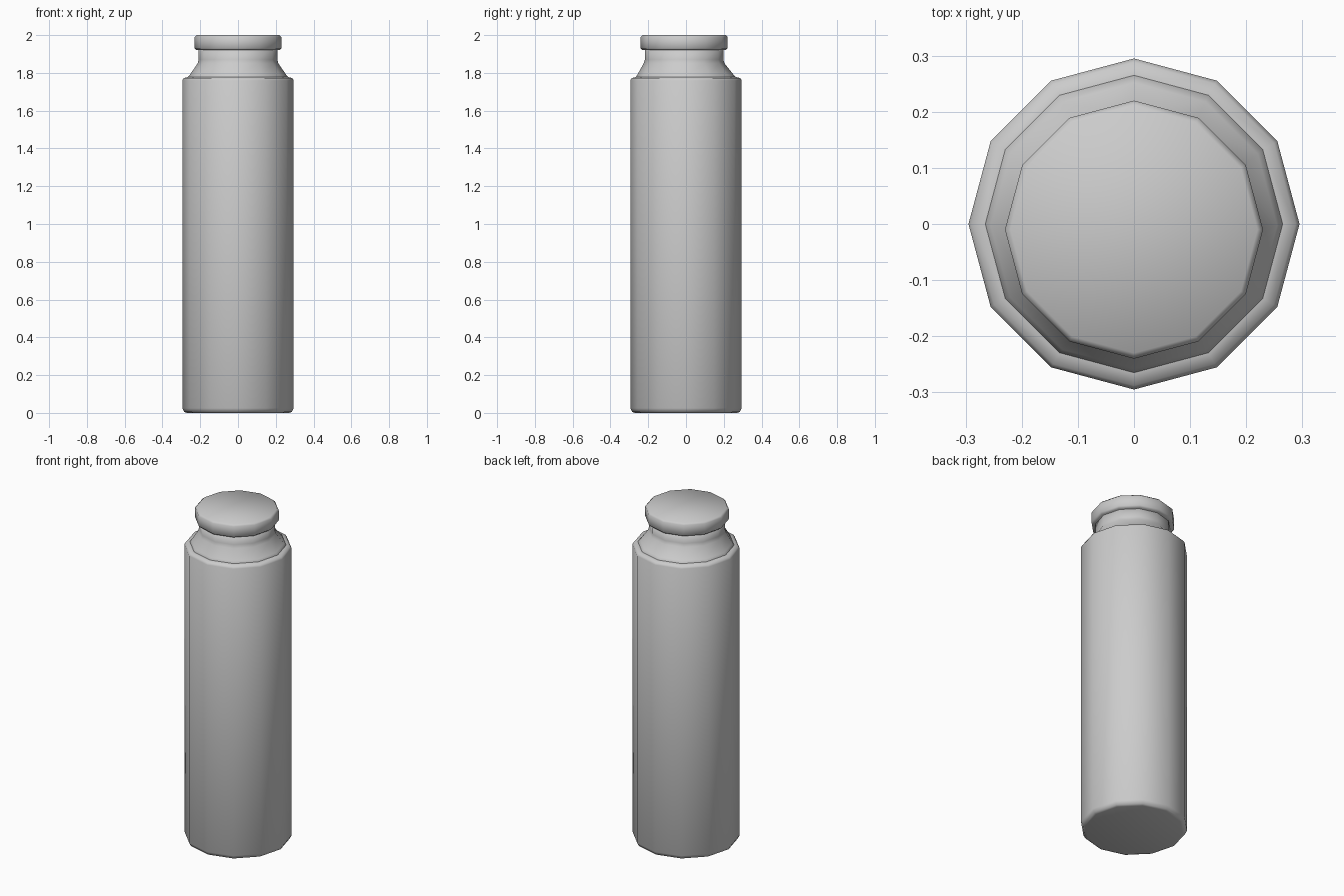
import bpy
import bmesh
from math import cos, sin, pi

cube = bpy.data.objects.get("Cube")
if cube:
    bpy.data.objects.remove(cube)

SIDES = 12

grey = bpy.data.materials.new("plain grey")
grey.use_nodes = True
colour = (0.6, 0.6, 0.6, 1)
grey.diffuse_color = colour
grey.node_tree.nodes["Principled BSDF"].inputs["Base Color"].default_value = colour


def lathe(name, profile):
    """Closed twelve-sided solid from (radius, height, y shift) rings."""
    bm = bmesh.new()
    rings = [[bm.verts.new((r * cos(2 * pi * i / SIDES),
                            r * sin(2 * pi * i / SIDES) + shift, z))
              for i in range(SIDES)] for r, z, shift in profile]
    for low, high in zip(rings, rings[1:]):
        for i in range(SIDES):
            j = (i + 1) % SIDES
            bm.faces.new((low[i], low[j], high[j], high[i]))
    bm.faces.new(rings[0][::-1])
    bm.faces.new(rings[-1])
    for face in bm.faces:
        face.smooth = True
    mesh = bpy.data.meshes.new(name)
    bm.to_mesh(mesh)
    bm.free()
    mesh.materials.append(grey)
    obj = bpy.data.objects.new(name, mesh)
    bpy.context.collection.objects.link(obj)
    return obj


# Tall body with softened rims, sloping shoulder and straight neck
lathe("bottle_body", [
    (0.27, 0, 0), (0.285, 0.005, 0), (0.295, 0.025, 0),
    (0.295, 1.76, 0), (0.288, 1.772, 0), (0.265, 1.778, 0),
])
lathe("shoulder_and_neck", [
    (0.265, 1.77, 0), (0.265, 1.778, 0), (0.255, 1.79, -0.003),
    (0.214, 1.85, -0.01), (0.208, 1.87, -0.01), (0.208, 1.93, -0.01),
])

# Flat lid, set slightly toward the front
lathe("lid", [
    (0.22, 1.92, -0.01), (0.23, 1.93, -0.01),
    (0.23, 1.99, -0.01), (0.22, 2.0, -0.01),
])
